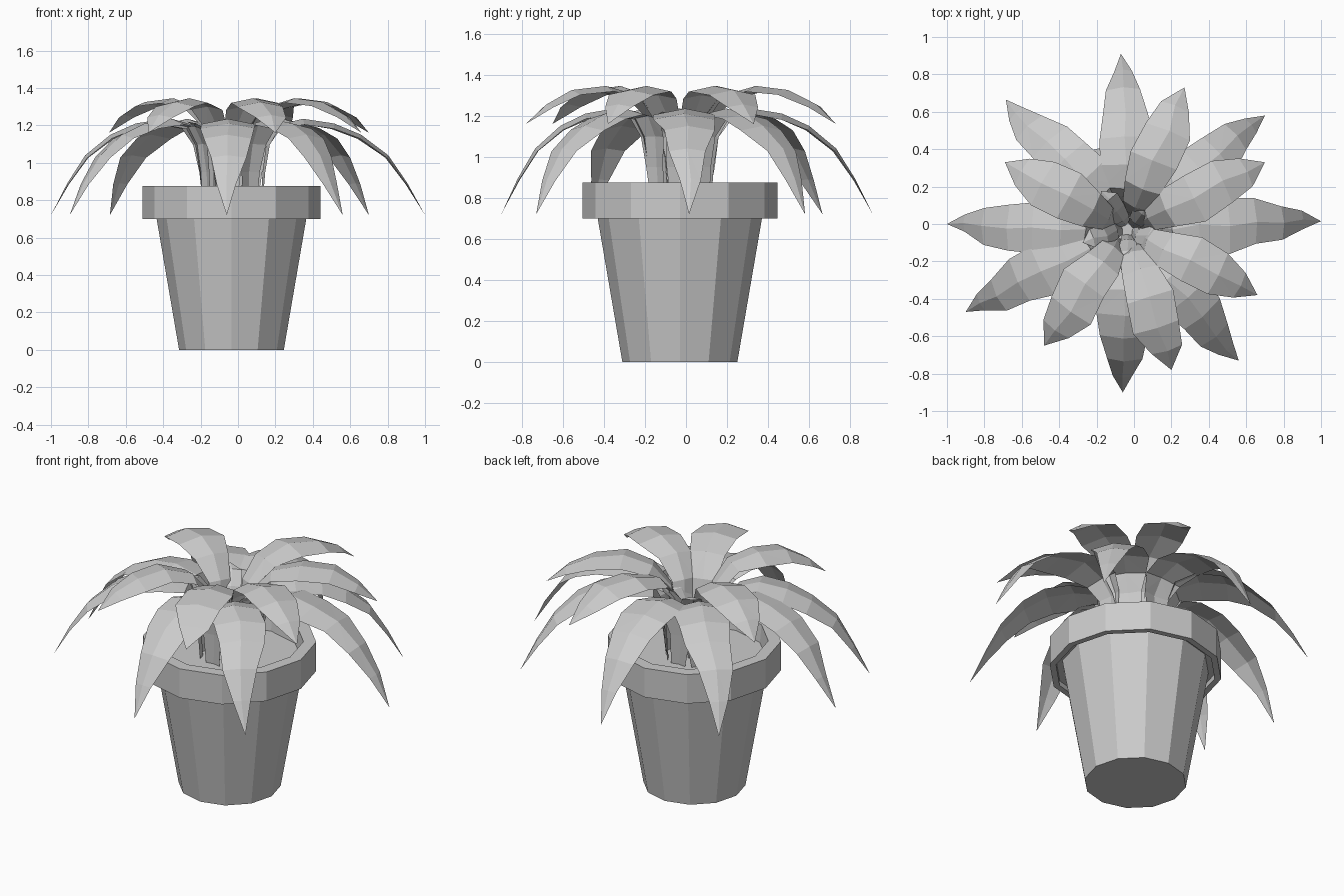
import bpy
import bmesh
import math
import random
from mathutils import Vector

random.seed(4)
cube = bpy.data.objects.get("Cube")
if cube:
    bpy.data.objects.remove(cube, do_unlink=True)

# One plain grey for everything
grey = bpy.data.materials.new("plain_grey")
grey.use_nodes = True
grey.diffuse_color = (0.6, 0.6, 0.6, 1)
grey.node_tree.nodes["Principled BSDF"].inputs["Base Color"].default_value = (0.6, 0.6, 0.6, 1)

CENTRE = Vector((-0.035, -0.03, 0))


def finish(bm, name):
    mesh = bpy.data.meshes.new(name)
    bm.to_mesh(mesh)
    bm.free()
    mesh.materials.append(grey)
    obj = bpy.data.objects.new(name, mesh)
    bpy.context.collection.objects.link(obj)
    return obj


def lathe(name, profile, sides=12):
    """Faceted turned shape; the first and last rings are capped."""
    bm = bmesh.new()
    rings = []
    for r, z in profile:
        angles = [math.tau * i / sides for i in range(sides)]
        rings.append([bm.verts.new(CENTRE + Vector((r * math.cos(a), r * math.sin(a), z)))
                      for a in angles])
    for low, high in zip(rings, rings[1:]):
        for i in range(sides):
            j = (i + 1) % sides
            bm.faces.new((low[i], low[j], high[j], high[i]))
    bm.faces.new(rings[0][::-1])
    bm.faces.new(rings[-1])
    return finish(bm, name)


def leaf(name, tip, profile, fold=0.2):
    """Folded blade along an arching (reach, height, width) profile ending at tip."""
    bm = bmesh.new()
    reach = Vector((tip[0], tip[1], 0)) - CENTRE
    length = reach.length
    out = reach.normalized()
    side = Vector((-out.y, out.x, 0))
    up = Vector((0, 0, 1))
    points = [CENTRE + out * (r * length) + up * z for r, z, w in profile]
    rows = []
    for i in range(len(points) - 1):
        width = profile[i][2]
        along = (points[i + 1] - points[max(i - 1, 0)]).normalized()
        normal = along.cross(side)
        wobble = side * random.uniform(-0.015, 0.015)
        row = []
        for s in (-1, 0, 1):
            half = width / 2 * random.uniform(0.92, 1.08)
            co = points[i] + wobble + side * (s * half) - normal * (abs(s) * half * fold)
            row.append(bm.verts.new(co))
        rows.append(row)
    end = bm.verts.new(points[-1])
    for a, b in zip(rows, rows[1:]):
        for k in (0, 1):
            bm.faces.new((a[k], b[k], b[k + 1], a[k + 1]))
    for k in (0, 1):
        bm.faces.new((rows[-1][k], end, rows[-1][k + 1]))
    bmesh.ops.triangulate(bm, faces=bm.faces[:])
    bmesh.ops.recalc_face_normals(bm, faces=bm.faces[:])
    return finish(bm, name)


# Pot with a stepped rim, and the soil closing its mouth
lathe("pot", [(0.28, 0), (0.4, 0.7), (0.405, 0.73), (0.44, 0.73), (0.44, 0.7),
              (0.475, 0.7), (0.475, 0.875), (0.405, 0.875), (0.395, 0.77)])

# Long drooping outer leaves
outer_profile = [(0.15, 0.77, 0.09), (0.16, 0.95, 0.12), (0.18, 1.1, 0.17),
                 (0.23, 1.2, 0.23), (0.37, 1.235, 0.3), (0.53, 1.21, 0.29),
                 (0.67, 1.15, 0.25), (0.81, 1.04, 0.19), (0.91, 0.89, 0.1), (1, 0.72, 0)]
outer_tips = [(1, 0.015), (0.7, 0.58), (-0.07, 0.91), (-0.685, 0.665),
              (-1, 0), (-0.9, -0.47), (-0.06, -0.9), (0.56, -0.73)]
for n, tip in enumerate(outer_tips, 1):
    leaf(f"outer_leaf_{n}", tip, outer_profile)

# Shorter, higher inner leaves
inner_profile = [(0.08, 0.77, 0.07), (0.1, 1.0, 0.1), (0.15, 1.18, 0.14),
                 (0.28, 1.3, 0.2), (0.48, 1.345, 0.26), (0.7, 1.325, 0.25),
                 (0.87, 1.255, 0.16), (1, 1.16, 0)]
inner_tips = [(0.7, 0.33), (0.27, 0.73), (-0.69, 0.33),
              (-0.48, -0.65), (0.2, -0.78), (0.66, -0.38)]
for n, tip in enumerate(inner_tips, 1):
    leaf(f"inner_leaf_{n}", tip, inner_profile)

# Young upright shoots in the middle
shoot_profile = [(0.1, 0.77, 0.06), (0.2, 1.0, 0.08), (0.45, 1.14, 0.11),
                 (0.75, 1.21, 0.1), (1, 1.22, 0)]
for n in range(5):
    a = math.tau * n / 5 - 1.6
    leaf(f"young_shoot_{n + 1}",
         (CENTRE.x + 0.25 * math.cos(a), CENTRE.y + 0.25 * math.sin(a)), shoot_profile)
